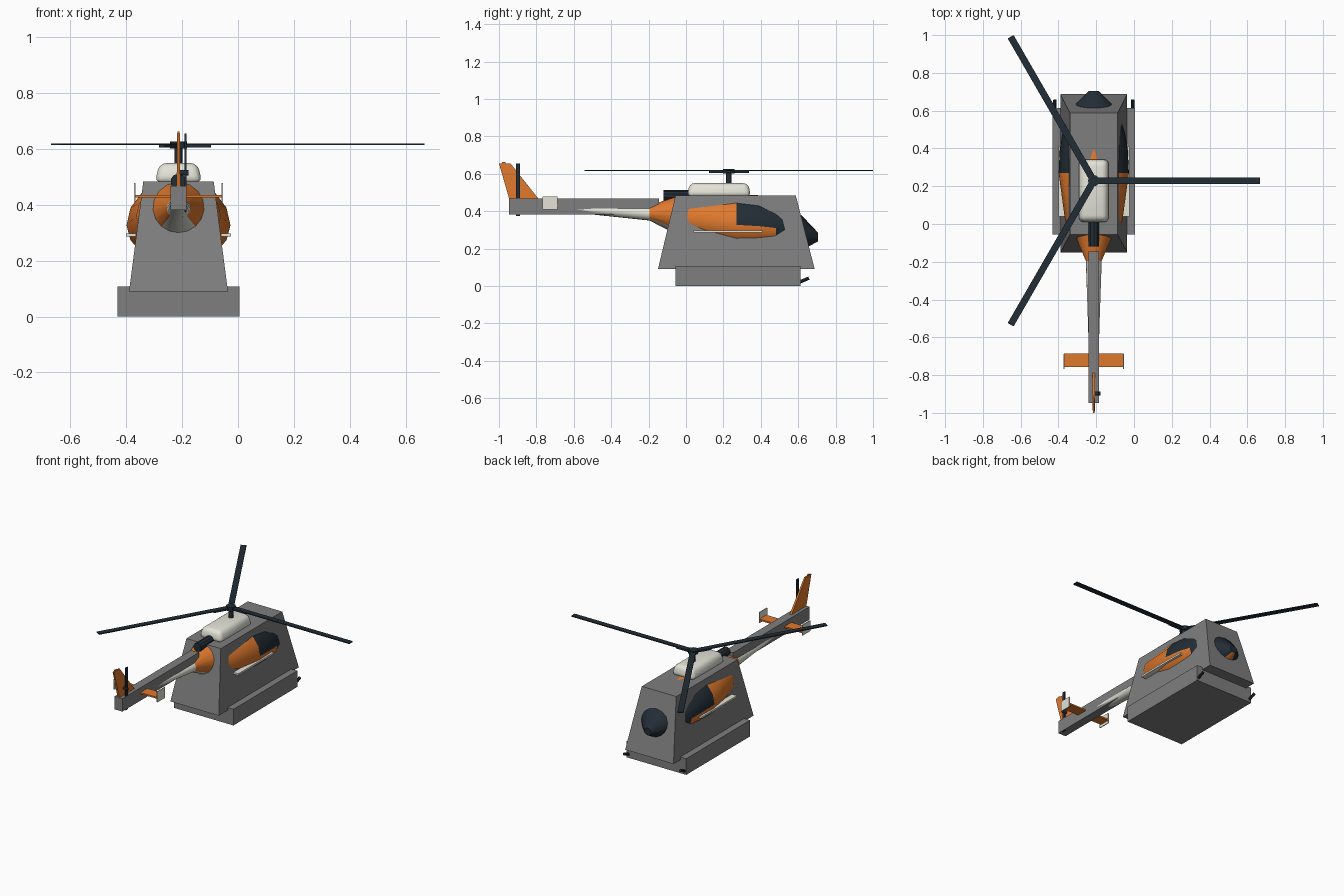
import bpy, bmesh, math
from mathutils import Vector, Matrix

old = bpy.data.objects.get("Cube")
if old:
    bpy.data.objects.remove(old)

CX, HUB_Y = -0.213, 0.229


def material(name, rgb):
    m = bpy.data.materials.new(name)
    m.use_nodes = True
    m.diffuse_color = (*rgb, 1)
    m.node_tree.nodes["Principled BSDF"].inputs["Base Color"].default_value = (*rgb, 1)
    return m


GREY = material("hull grey", (0.21, 0.21, 0.21))
ORANGE = material("body orange", (0.74, 0.19, 0.027))
PALE = material("off white", (0.77, 0.77, 0.69))
DARK = material("dark slate", (0.016, 0.026, 0.036))


def finish(bm, name, *mats, smooth=False):
    bmesh.ops.recalc_face_normals(bm, faces=bm.faces)
    mesh = bpy.data.meshes.new(name)
    bm.to_mesh(mesh)
    bm.free()
    ob = bpy.data.objects.new(name, mesh)
    bpy.context.collection.objects.link(ob)
    for m in mats:
        mesh.materials.append(m)
    if smooth:
        bpy.ops.object.select_all(action="DESELECT")
        ob.select_set(True)
        bpy.context.view_layer.objects.active = ob
        bpy.ops.object.shade_smooth_by_angle(angle=math.radians(35))
    return ob


def box(name, mat, x, y, z, top_x=None, top_y=None, spin=0):
    """Box from (low, high) ranges, with an optional smaller top."""
    bm = bmesh.new()
    bmesh.ops.create_cube(bm, size=1)
    for v in bm.verts:
        high = v.co.z > 0
        rx = top_x if high and top_x else x
        ry = top_y if high and top_y else y
        v.co = Vector((rx[v.co.x > 0], ry[v.co.y > 0], z[high]))
    if spin:
        bmesh.ops.rotate(bm, verts=bm.verts, cent=(CX, HUB_Y, 0),
                         matrix=Matrix.Rotation(spin, 3, "Z"))
    return finish(bm, name, mat)


def around(half, offset=0):
    return (CX + offset - half, CX + offset + half)


def rod(name, mat, start, end, radius, sides=12):
    a, b = Vector(start), Vector(end)
    bm = bmesh.new()
    bmesh.ops.create_cone(bm, cap_ends=True, segments=sides, radius1=radius,
                          radius2=radius, depth=(b - a).length)
    turn = (b - a).to_track_quat("Z", "Y").to_matrix().to_4x4()
    bmesh.ops.transform(bm, matrix=Matrix.Translation((a + b) / 2) @ turn, verts=bm.verts)
    return finish(bm, name, mat, smooth=True)


# Grey outer shell: cabin, base and boom
box("cabin_shell", GREY, around(0.177), (-0.15, 0.688), (0.09, 0.484),
    around(0.126), (-0.056, 0.587))
box("base_block", GREY, around(0.218), (-0.055, 0.613), (0, 0.107))
box("boom_shell", GREY, around(0.029), (-0.947, -0.145), (0.382, 0.467))

# Fuselage loft: y, middle height, half width, height above, depth below
SIDES = 16
rings = [
    (-0.92, 0.42, 0.02, 0.02, 0.02),
    (-0.545, 0.407, 0.03, 0.02, 0.02),
    (-0.195, 0.388, 0.042, 0.038, 0.038),
    (-0.06, 0.38, 0.1, 0.1, 0.1),
    (0.02, 0.36, 0.152, 0.122, 0.12),
    (0.27, 0.327, 0.186, 0.164, 0.14),
    (0.39, 0.32, 0.18, 0.165, 0.13),
    (0.48, 0.31, 0.166, 0.15, 0.112),
    (0.53, 0.3, 0.15, 0.135, 0.11),
    (0.62, 0.288, 0.112, 0.088, 0.096),
    (0.705, 0.262, 0.026, 0.024, 0.024),
]
bm = bmesh.new()
loops = []
for y, zc, w, up, down in rings:
    loop = []
    for i in range(SIDES):
        a = math.tau * i / SIDES
        s = math.sin(a)
        loop.append(bm.verts.new((CX + w * math.cos(a), y, zc + s * (up if s > 0 else down))))
    loops.append(loop)
bm.faces.new(loops[0])
bm.faces.new(loops[-1])
for r in range(len(rings) - 1):
    for i in range(SIDES):
        j = (i + 1) % SIDES
        f = bm.faces.new((loops[r][i], loops[r][j], loops[r + 1][j], loops[r + 1][i]))
        side = abs(f.calc_center_median().x - CX)
        upper = i < SIDES // 2
        if r < 2 or (r == 2 and 10 <= i <= 13):
            f.material_index = 1          # pale tail cone and belly
        elif r == 5 or r == 6:
            if upper and side > 0.05:
                f.material_index = 2      # side windows
        elif r >= 7 and not (r == 9 and i in (11, 12)):
            f.material_index = 2          # windscreen, leaving the chin
bm.faces.ensure_lookup_table()
bm.faces[1].material_index = 2
finish(bm, "fuselage", ORANGE, PALE, DARK, smooth=True)

# Side rails and skids
for name, s in (("left", 1), ("right", -1)):
    box(name + "_side_rail", PALE, around(0.018, s * 0.17), (0.04, 0.41), (0.286, 0.298))
    x = CX + s * 0.206
    rod(name + "_skid", DARK, (x, -0.045, 0.012), (x, 0.605, 0.012), 0.009, 8)
    rod(name + "_skid_tip", DARK, (x, 0.6, 0.018), (x, 0.657, 0.042), 0.009, 8)

# Rounded engine fairing on the roof
fairing = box("engine_fairing", PALE, around(0.085), (0.005, 0.347), (0.478, 0.55),
              around(0.068), (0.02, 0.332))
bevel = fairing.modifiers.new("round", "BEVEL")
bevel.width, bevel.segments = 0.026, 3
for p in fairing.data.polygons:
    p.use_smooth = True
rod("exhaust", DARK, (CX, -0.12, 0.483), (CX, 0.02, 0.483), 0.029, 10)

# Main rotor
rod("mast", DARK, (CX, HUB_Y, 0.54), (CX, HUB_Y, 0.61), 0.015)
rod("rotor_hub", DARK, (CX, HUB_Y, 0.601), (CX, HUB_Y, 0.626), 0.03)
for k in range(3):
    turn = k * math.tau / 3
    row = (HUB_Y - 0.018, HUB_Y + 0.018)
    box(f"main_blade_{k + 1}", DARK, (CX, CX + 0.88), row, (0.614, 0.62), spin=turn)
    grip = (HUB_Y - 0.012, HUB_Y + 0.012)
    box(f"blade_grip_{k + 1}", DARK, (CX, CX + 0.117), grip, (0.605, 0.614), spin=turn)

# Tail fin, stabiliser and end plates
box("tail_fin", ORANGE, around(0.007), (-0.935, -0.76), (0.43, 0.656),
    around(0.005), (-1.0, -0.939))
box("fin_cap", ORANGE, around(0.004), (-0.985, -0.965), (0.65, 0.663))
box("stabiliser", ORANGE, around(0.157), (-0.757, -0.685), (0.426, 0.436))
for name, s in (("left", 1), ("right", -1)):
    box(name + "_end_plate", PALE, around(0.003, s * 0.157), (-0.767, -0.687), (0.409, 0.479))

# Tail rotor
box("tail_blade", DARK, around(0.003, 0.025), (-0.909, -0.888), (0.375, 0.655))
rod("tail_rotor_hub", DARK, (CX, -0.898, 0.515), (CX + 0.035, -0.898, 0.515), 0.01)
